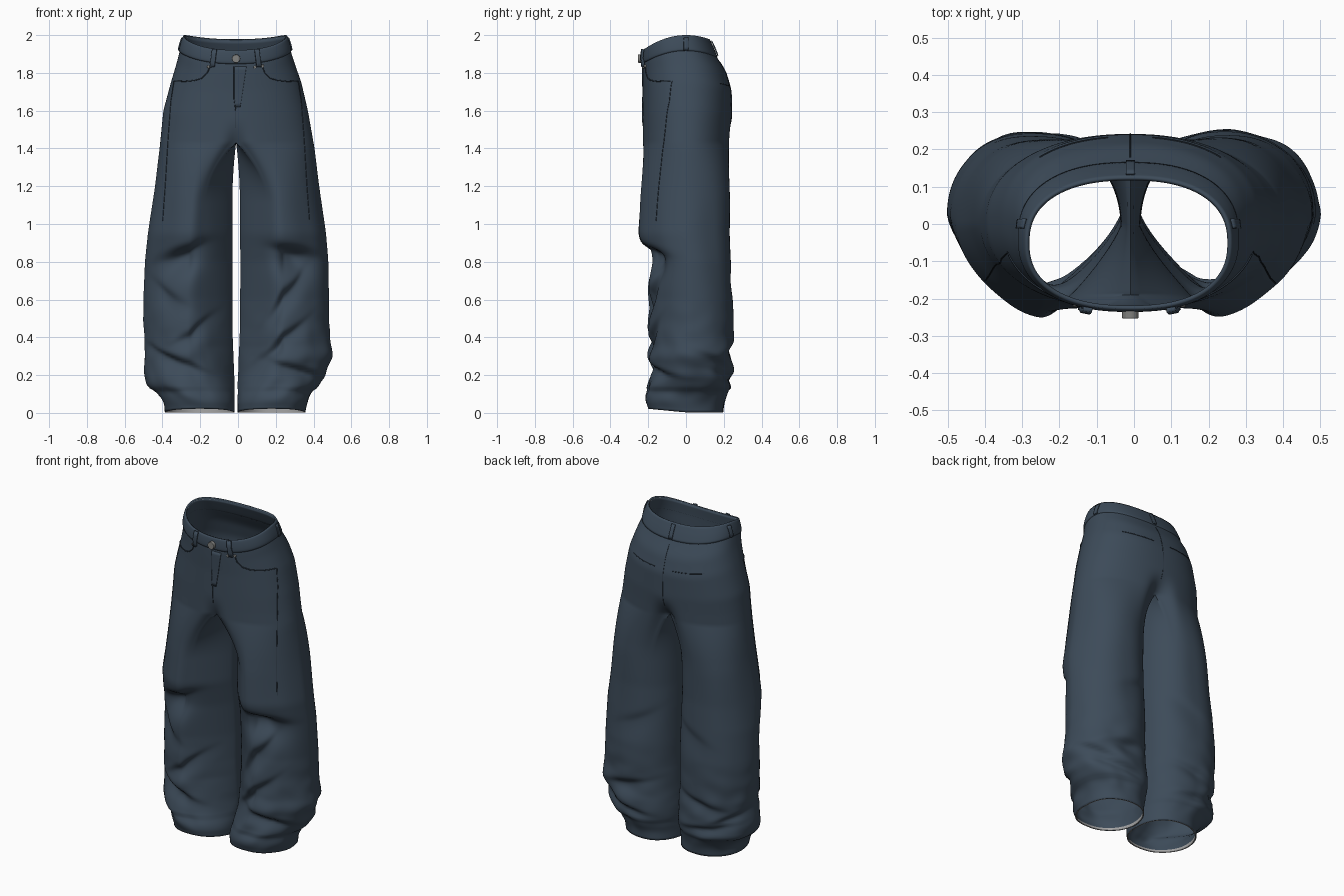
import bpy, math
from mathutils import Vector, noise
from mathutils.bvhtree import BVHTree

if "Cube" in bpy.data.objects:
    bpy.data.objects.remove(bpy.data.objects["Cube"])


def material(name, rgb):
    m = bpy.data.materials.new(name)
    m.diffuse_color = (*rgb, 1)
    m.use_nodes = True
    m.node_tree.nodes["Principled BSDF"].inputs["Base Color"].default_value = m.diffuse_color
    return m


DENIM = material("dark blue denim", (0.046, 0.070, 0.100))
SEAM = material("seam shadow blue", (0.026, 0.039, 0.056))
FRAY = material("frayed hem grey", (0.36, 0.36, 0.36))
METAL = material("dull metal", (0.22, 0.22, 0.21))

CROTCH, XC, N_OUT, N_IN = 1.43, -0.010, 80, 40
# outline: height, left x, right x, front y, back y
OUTLINE = [
    (0.01, -.385, .357, -.200, .200), (0.06, -.390, .370, -.213, .205),
    (0.10, -.425, .385, -.212, .225), (0.14, -.482, .425, -.202, .245),
    (0.20, -.492, .468, -.195, .254), (0.30, -.498, .500, -.200, .252),
    (0.40, -.500, .483, -.203, .247), (0.60, -.500, .477, -.195, .247),
    (0.80, -.490, .475, -.210, .237), (0.95, -.475, .463, -.248, .230),
    (1.20, -.440, .430, -.237, .230), (1.40, -.415, .405, -.232, .235),
    (1.60, -.395, .370, -.230, .242), (1.75, -.355, .335, -.228, .240),
    (1.85, -.325, .300, -.230, .212), (1.92, -.308, .278, -.230, .160),
    (2.00, -.285, .255, -.225, .120)]
# cloth folds: side (0 = both), angle (0 outer, -90 front), height, slope, angular width, size, depth
FOLDS = [
    (-1, -88, .84, -.06, .65, .06, -.080), (1, -80, .84, -.03, .65, .06, -.085),
    (-1, -110, .44, -.12, .60, .04, -.035), (1, -95, .60, .20, .55, .05, -.040),
    (-1, -75, .27, .08, .80, .035, -.040), (1, -105, .36, .15, .60, .04, -.050),
    (1, -65, .22, -.05, .80, .03, -.040), (0, 45, .26, -.08, .60, .035, -.025),
    (0, 95, .34, .05, .70, .04, -.028),
    (0, 80, .19, -.04, .80, .025, -.025), (0, 0, .115, 0, 9, .015, -.008),
    (-1, -60, .62, .12, .50, .05, -.020), (0, 110, .75, .10, .50, .06, -.015)]


def raw(z, c):
    z = min(max(z, OUTLINE[0][0]), OUTLINE[-1][0])
    for a, b in zip(OUTLINE, OUTLINE[1:]):
        if z <= b[0]:
            return a[c] + (b[c] - a[c]) * (z - a[0]) / (b[0] - a[0])


def outline(z, c):
    return (raw(z - .015, c) + raw(z, c) + raw(z + .015, c)) / 3


def power(v, e):
    return math.copysign(abs(v) ** e, v)


def top_height(y):
    return 2.0 - (.08 * (y / .23) ** 2 if y < 0 else .02 * (y / .12) ** 2)


def hip_point(side, t, z, grow=0):
    """Half of the hip section, from front centre round the side to the back."""
    col = 1 if side < 0 else 2
    yf, yb = outline(z, 3) - grow, outline(z, 4) + grow
    width = abs(outline(z, col) - XC) + grow
    e = .85 + .08 * min(1, max(0, (1.9 - z) / .4))
    x = width * power(math.sin(math.pi * t), e) if 0 < t < 1 else 0
    y = -(yb - yf) / 2 * power(math.cos(math.pi * t), e)
    deep, wide = (.16, .045) if t < .5 else (.28, .06)
    dent = deep * min(1, max(0, 1 - (z - CROTCH) / .16)) ** 2
    y *= 1 - dent * math.exp(-(x / wide) ** 2)
    return XC + side * x, (yf + yb) / 2 + y


def fold_depth(side, ang, z):
    d = 0
    for s, a0, z0, slope, wide, size, depth in FOLDS:
        if s and s != side:
            continue
        da = (ang - math.radians(a0) + math.pi) % (2 * math.pi) - math.pi
        q = z - z0 - slope * da
        d += depth * math.exp(-(q / (size * (.6 if q > 0 else 1.7))) ** 2 - (da / wide) ** 2)
    n = noise.noise(Vector((2 * math.cos(ang), 2 * math.sin(ang) + 9 * side, z * 11)))
    broad = noise.noise(Vector((1.5 * math.cos(ang), 1.5 * math.sin(ang) + 5 * side, z * 2)))
    low = max(0, min(1, (.6 - z) / .3)) * min(1, z / .1)
    return d + .014 * n * low + .008 * broad * min(1, max(0, (1.4 - z) / .4))


def leg_ring(side, z, shrink=1):
    """Closed leg section: D shaped at the crotch, round lower down."""
    k = min(1, (CROTCH - z) / .32)
    w = 1 - (1 - k) ** 2
    col = 1 if side < 0 else 2
    xo = outline(z, col)
    xi = XC + side * (.008 + .012 * min(1, max(0, (z - .15) / .3)))
    yf, yb = outline(z, 3), outline(z, 4)
    xm, ym, a, b = (xo + xi) / 2, (yf + yb) / 2, abs(xo - xi) / 2, (yb - yf) / 2
    half, ring = math.pi / 2 + .6, []
    fade, twist = min(1, k * 1.2), min(1, max(0, z - .05) / .3) * w
    for j in range(N_OUT + N_IN):
        if j <= N_OUT:
            t = j / N_OUT
            ang = -half + 2 * half * t
            dx, dy = hip_point(side, t, z)
        else:
            t = (j - N_OUT) / N_IN
            ang = half + (2 * math.pi - 2 * half) * t
            p, q = hip_point(side, 1, z), hip_point(side, 0, z)
            dx, dy = XC, p[1] + (q[1] - p[1]) * t
        c, s = math.cos(ang), math.sin(ang)
        x = xm + side * a * power(c, .93)
        y = ym + b * power(s, .93)
        x, y = dx + (x - dx) * w, dy + (y - dy) * w
        f = fold_depth(side, ang, z) * fade
        if c < 0:
            f = f * (1 + .7 * c) if f < 0 else f * (1 + c)
            x += side * .06 * twist * -c * max(0, -s) * 2
        elif s < 0:
            f -= .025 * twist * abs(2 * c * s)
        x, y = x + side * c * f, y + s * f
        lift = .02 * max(0, -s) * math.exp(-z / .06)
        ring.append((xm + (x - xm) * shrink, ym + (y - ym) * shrink, z + lift))
    return ring


def hip_ring(side, v, grow=0):
    z, ring = CROTCH + v * (2 - CROTCH), []
    for j in range(N_OUT + 1):
        x, y = hip_point(side, j / N_OUT, z, grow)
        ring.append((x, y, CROTCH + v * (top_height(y) - CROTCH)))
    return ring


def bridge(verts, faces, lower, upper, side, closed):
    base, n = len(verts), len(lower)
    verts += lower + upper
    for j in range(n if closed else n - 1):
        k = (j + 1) % n
        f = [base + j, base + k, base + n + k, base + n + j]
        faces.append(f if side > 0 else f[::-1])


def make(name, verts, faces, mats, thick=0, offset=-1, rim=0, angle=60):
    me = bpy.data.meshes.new(name)
    me.from_pydata(verts, [], faces)
    ob = bpy.data.objects.new(name, me)
    bpy.context.collection.objects.link(ob)
    for m in mats:
        me.materials.append(m)
    bpy.ops.object.select_all(action='DESELECT')
    ob.select_set(True)
    bpy.context.view_layer.objects.active = ob
    bpy.ops.object.mode_set(mode='EDIT')
    bpy.ops.mesh.select_all(action='SELECT')
    bpy.ops.mesh.remove_doubles(threshold=.0002)
    bpy.ops.object.mode_set(mode='OBJECT')
    bpy.ops.object.shade_smooth_by_angle(angle=math.radians(angle))
    if thick:
        m = ob.modifiers.new("cloth thickness", 'SOLIDIFY')
        m.thickness, m.offset, m.material_offset_rim = thick, offset, rim
    return ob


# legs and seat, with a pale facing inside each hem
verts, faces = [], []
for side in (-1, 1):
    steps = 112
    rings = [leg_ring(side, .003 + (CROTCH - .003) * i / steps) for i in range(steps + 1)]
    for lo, up in zip(rings, rings[1:]):
        bridge(verts, faces, lo, up, side, True)
    rings = [hip_ring(side, i / 40 * .985) for i in range(41)]
    for lo, up in zip(rings, rings[1:]):
        bridge(verts, faces, lo, up, side, False)
    hv, hf = [], []
    bridge(hv, hf, leg_ring(side, .003, .96), leg_ring(side, .022, .96), -side, True)
    make(("left" if side < 0 else "right") + "_hem_facing", hv, hf, [FRAY])
make("legs_and_seat", verts, faces, [DENIM, FRAY], .006, rim=1)

# waistband with rolled edges
wv, wf = [], []
for side in (-1, 1):
    rings = [hip_ring(side, .855 + .145 * i / 8, .003 + .005 * math.sin(math.pi * i / 8) ** .5)
             for i in range(9)]
    for lo, up in zip(rings, rings[1:]):
        bridge(wv, wf, lo, up, side, False)
make("waistband", wv, wf, [DENIM], .010)

surface = BVHTree.FromPolygons(verts + wv, faces + [[i + len(verts) for i in f] for f in wf])
VIEWS = {"front": Vector((0, -1, 0)), "back": Vector((0, 1, 0)),
         "left": Vector((-1, 0, 0)), "right": Vector((1, 0, 0))}


def project(h, z, view, lift=0):
    d = VIEWS[view]
    start = Vector((h, 0, z)) if d.y else Vector((0, h, z))
    hit, normal = surface.ray_cast(start + d * 2, -d)[:2]
    return hit + (normal if normal.dot(d) > 0 else -normal) * lift if hit else None


def seam(name, pts, view, mat=SEAM, radius=.0025):
    """A thin stitched line laid onto the cloth."""
    cu = bpy.data.curves.new(name, 'CURVE')
    cu.dimensions, cu.bevel_depth, cu.bevel_resolution = '3D', radius, 1
    path = []
    for a, b in zip(pts, pts[1:]):
        for i in range(12):
            path.append(project(a[0] + (b[0] - a[0]) * i / 12, a[1] + (b[1] - a[1]) * i / 12, view, .001))
    path = [p for p in path if p]
    sp = cu.splines.new('POLY')
    sp.points.add(len(path) - 1)
    for q, p in zip(sp.points, path):
        q.co = (*p, 1)
    cu.materials.append(mat)
    bpy.context.collection.objects.link(bpy.data.objects.new(name, cu))


def patch(name, corners, view, lift, thick, n=10):
    """A cloth plate following the surface; corners run round from lower left."""
    a, b, c, d = [Vector(p) for p in corners]
    pv, pf = [], []
    for i in range(n + 1):
        for j in range(n + 1):
            p = a.lerp(b, j / n).lerp(d.lerp(c, j / n), i / n)
            pv.append(project(p.x, p.y, view, lift))
    for i in range(n):
        for j in range(n):
            f = [i * (n + 1) + j, i * (n + 1) + j + 1, (i + 1) * (n + 1) + j + 1, (i + 1) * (n + 1) + j]
            pf.append(f if view in ("front", "right") else f[::-1])
    make(name, pv, pf, [DENIM], thick, angle=40)


# belt loops
for i, (h, lean, z0, z1, lift, view) in enumerate([
        (-.135, .012, 1.83, 1.922, .015, "front"), (.11, -.012, 1.83, 1.922, .015, "front"),
        (XC, 0, 1.89, 1.968, .008, "back"),
        (.0, 0, 1.92, 1.985, .007, "left"), (.0, 0, 1.92, 1.985, .007, "right")]):
    patch(f"belt_loop_{i}", [(h - .012, z0), (h + .012, z0), (h + .012 + lean, z1), (h - .012 + lean, z1)],
          view, lift, lift * .8, 4)

# fly placket and its stitching
patch("fly_placket", [(-.018, 1.62), (.012, 1.62), (.045, 1.835), (-.018, 1.835)], "front", .003, .004)
seam("fly_edge", [(-.02, 1.835), (-.02, 1.66), (-.012, 1.60), (-.012, 1.50)], "front")

# front pockets, side seams and back pocket openings
for side in (-1, 1):
    word = "left" if side < 0 else "right"
    x = lambda v: XC + side * v
    seam(word + "_front_pocket", [(x(.14), 1.83), (x(.152), 1.80), (x(.18), 1.772), (x(.22), 1.76),
                                  (x(.27), 1.755), (x(.33), 1.757)], "front", radius=.003)
    seam(word + "_side_seam", [(x(.328), 1.757), (x(.345), 1.65), (x(.36), 1.45), (x(.375), 1.2), (x(.39), 1.0)],
         "front", radius=.002)
    seam(word + "_back_pocket", [(x(.06), 1.73), (x(.16), 1.735), (x(.25), 1.745)], "back", radius=.002)
seam("seat_seam", [(XC, 1.86), (XC, 1.47)], "back", radius=.0015)

# button and rivets
for name, h, z, r, deep in [("waist_button", -.01, 1.875, .022, .03), ("left_rivet", -.155, 1.832, .008, .012),
                            ("right_rivet", .13, 1.836, .008, .012), ("outer_rivet", .09, 1.83, .008, .012)]:
    p = project(h, z, "front", .003)
    bpy.ops.mesh.primitive_cylinder_add(vertices=24, radius=r, depth=deep, location=p, rotation=(math.pi / 2, 0, 0))
    ob = bpy.context.object
    ob.name = name
    ob.data.materials.append(METAL)
    bevel = ob.modifiers.new("soft edge", 'BEVEL')
    bevel.width, bevel.segments = .003, 2
